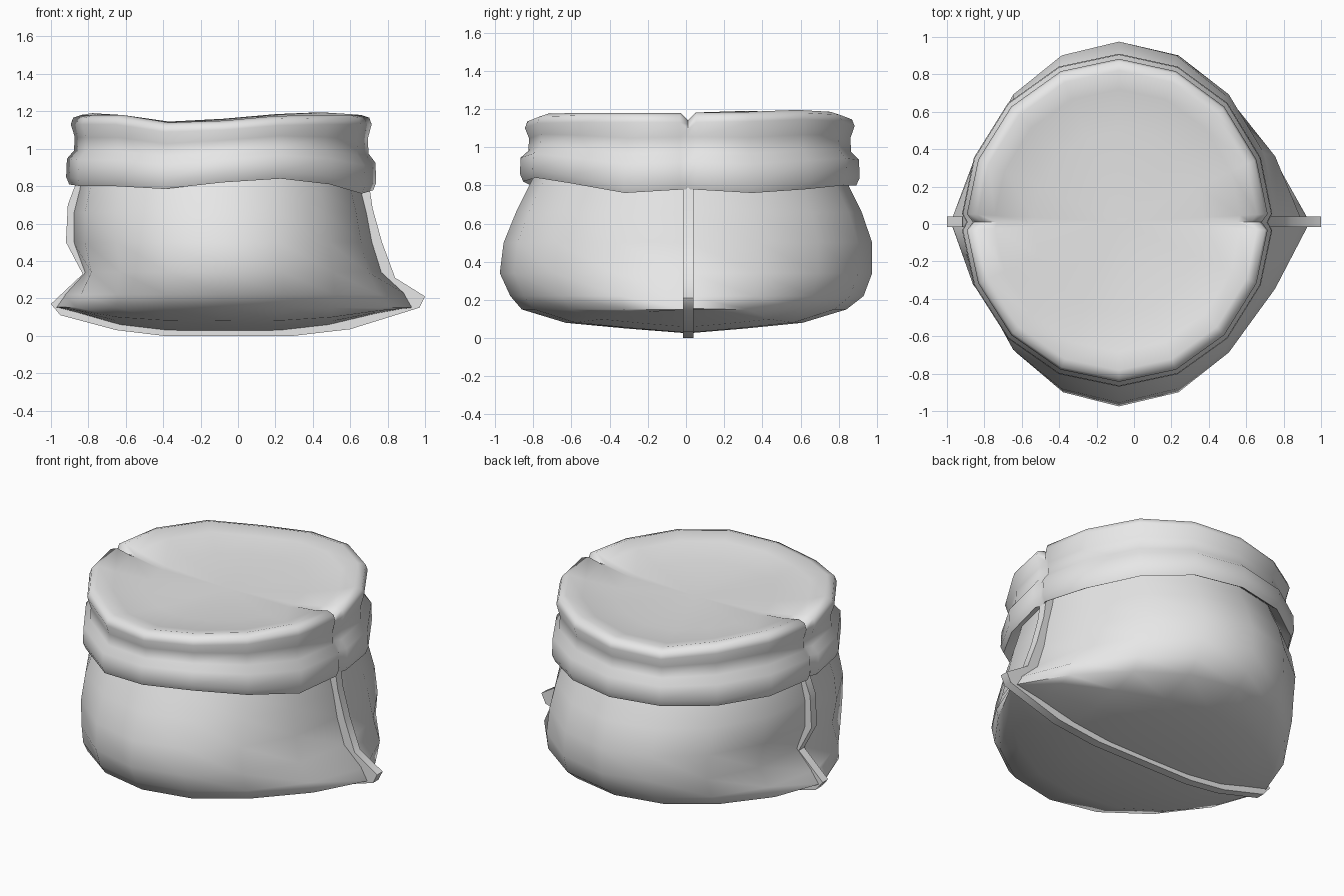
import bpy, bmesh, math

if "Cube" in bpy.data.objects:
    bpy.data.objects.remove(bpy.data.objects["Cube"], do_unlink=True)

CX, CY, N = -0.08, 0.01, 16

cloth = bpy.data.materials.new("light_grey_cloth")
cloth.use_nodes = True
cloth.diffuse_color = (0.8, 0.8, 0.8, 1)
cloth.node_tree.nodes["Principled BSDF"].inputs["Base Color"].default_value = (0.8, 0.8, 0.8, 1)


def finish(name, bm, angle):
    """Clean the mesh, add it to the scene and shade it."""
    bmesh.ops.remove_doubles(bm, verts=bm.verts, dist=0.0005)
    bmesh.ops.recalc_face_normals(bm, faces=bm.faces)
    me = bpy.data.meshes.new(name)
    bm.to_mesh(me)
    bm.free()
    me.materials.append(cloth)
    ob = bpy.data.objects.new(name, me)
    bpy.context.collection.objects.link(ob)
    me.shade_smooth()
    me.set_sharp_from_angle(angle=math.radians(angle))
    return ob


def loft(rings):
    """Bridge closed rings of points in order."""
    bm = bmesh.new()
    loops = [[bm.verts.new(p) for p in ring] for ring in rings]
    for a, b in zip(loops, loops[1:]):
        n = len(a)
        for i in range(n):
            j = (i + 1) % n
            bm.faces.new((a[i], a[j], b[j], b[i]))
    return bm


def wave(values, t):
    """Blend a per-column value around the ring."""
    f = t / (2 * math.pi) * N
    i = int(f)
    return values[i % N] * (1 - f + i) + values[(i + 1) % N] * (f - i)


# Body: z, left/right radius, front/back radius, left/right corner pinch
levels = [
    (0.90, .75, .72, .78, .80, 0, 0),
    (0.78, .77, .74, .84, .85, 0, 0),
    (0.66, .80, .77, .90, .91, 0, 0),
    (0.50, .80, .80, .965, .965, 0, 0),
    (0.34, .78, .83, .985, .965, -.04, .02),
    (0.22, .80, .84, .93, .92, .05, .14),
    (0.15, .80, .82, .87, .83, .10, .20),
    (0.08, .79, .81, .64, .60, .11, .21),
    (0.05, .78, .80, .32, .30, .12, .22),
    (0.025, .77, .79, 0, 0, .13, .23),
]
rings = []
for z, rl, rr, rf, rb, pl, pr in levels:
    ring = []
    for k in range(N):
        t = 2 * math.pi * k / N
        c, s = math.cos(t), math.sin(t)
        rx, pinch = (rr, pr) if c > 0 else (rl, pl)
        # the underside curls up towards the two corners
        lift = (0.155 - z) * abs(c) ** 4 if z < 0.15 else 0
        ring.append((CX + c * (rx + pinch * abs(c) ** 10),
                     CY + s * (rb if s > 0 else rf), z + lift))
    rings.append(ring)
finish("sack_body", loft(rings), 60)

# Cuff: rolled band, rim and sunken top, with a crease at each side seam
low = [-.02, -.04, -.02, 0, 0, 0, 0, 0, .01, 0, 0, -.015, .02, .04, .01, -.04]
high = [0, .005, .015, .005, -.02, -.035, 0, .01, 0, 0, 0, -.04, -.03, -.005, 0, 0]
# z, radius scale, share of the low wave, share of the high wave, crease depth
profile = [
    (0.87, .88, 1, 0, 0),
    (0.81, .96, 1, 0, .02),
    (0.80, .98, 1, 0, .03),
    (0.84, 1.00, 1, 0, .03),
    (0.94, .995, .7, .3, .03),
    (0.985, .95, .5, .5, .03),
    (1.06, .945, .3, .7, .03),
    (1.13, .97, 0, 1, .04),
    (1.165, .955, 0, 1, .045),
    (1.18, .90, 0, 1, .04),
    (1.155, .79, 0, .8, .015),
    (1.12, .55, 0, .3, 0),
    (1.11, 0, 0, 0, 0),
]
angles = [2 * math.pi * k / N for k in range(N)]
angles += [.05, math.pi - .05, math.pi + .05, 2 * math.pi - .05]
angles.sort()
rings = []
for z, scale, wl, wh, crease in profile:
    ring = []
    for t in angles:
        c, s = math.cos(t), math.sin(t)
        notch = crease if abs(s) < 0.01 else 0
        r = scale - notch
        zz = z + wl * wave(low, t) + wh * wave(high, t)
        if z > 1.1:
            zz -= notch
        ring.append((CX + c * r * (.82 if c > 0 else .84),
                     CY + s * r * (.90 if s > 0 else .88), zz))
    rings.append(ring)
finish("rolled_cuff_and_top", loft(rings), 60)

# Seam: flat strip running down one side, under the sack and up the other
outline = [(-.84, .88), (-.88, .78), (-.91, .70), (-.92, .50), (-.83, .33),
           (-1, .17), (-.95, .11), (-.65, .03), (-.40, 0), (.30, 0), (.60, .035),
           (.97, .15), (1, .21), (.84, .31), (.77, .50), (.72, .68), (.69, .88)]
bm = bmesh.new()
sections = []
for x, z in outline:
    xi, zi = x + (CX - x) * .15, z + (.45 - z) * .15
    sections.append([bm.verts.new(p) for p in (
        (x, -.015, z), (x, .04, z), (xi, .04, zi), (xi, -.015, zi))])
for a, b in zip(sections, sections[1:]):
    for i in range(4):
        j = (i + 1) % 4
        bm.faces.new((a[i], a[j], b[j], b[i]))
bm.faces.new(sections[0])
bm.faces.new(sections[-1])
finish("side_seam", bm, 50)
